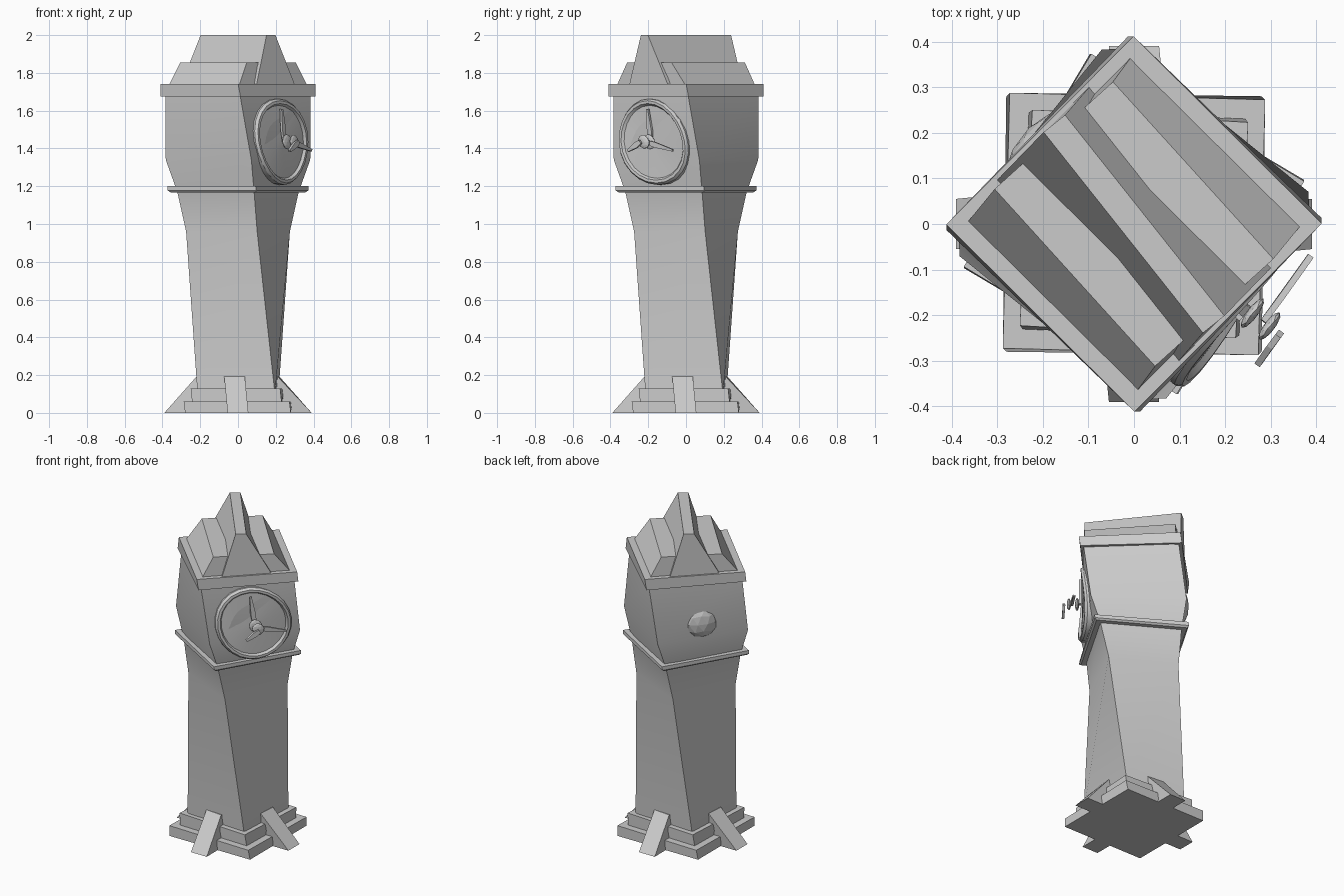
import bpy, bmesh, math
from mathutils import Matrix, Vector

if "Cube" in bpy.data.objects:
    bpy.data.objects.remove(bpy.data.objects["Cube"])

TWIST = -0.45  # radians per unit of height, whole tower is twisted about z


def finish(name, bm, smooth=False):
    for v in bm.verts:
        v.co = Matrix.Rotation(TWIST * v.co.z, 3, 'Z') @ v.co
    bmesh.ops.recalc_face_normals(bm, faces=bm.faces)
    me = bpy.data.meshes.new(name)
    bm.to_mesh(me)
    bm.free()
    ob = bpy.data.objects.new(name, me)
    bpy.context.collection.objects.link(ob)
    if smooth:
        bpy.ops.object.select_all(action='DESELECT')
        ob.select_set(True)
        bpy.context.view_layer.objects.active = ob
        bpy.ops.object.shade_smooth_by_angle(angle=math.radians(30))
    return ob


def loft(bm, rings):
    """Skin a list of closed rings and cap both ends."""
    vs = [[bm.verts.new(p) for p in r] for r in rings]
    n = len(vs[0])
    for a, b in zip(vs, vs[1:]):
        for i in range(n):
            j = (i + 1) % n
            bm.faces.new((a[i], a[j], b[j], b[i]))
    bm.faces.new(vs[0][::-1])
    bm.faces.new(vs[-1])


def square_stack(name, profile, smooth=False):
    """profile: (half width, z) pairs."""
    bm = bmesh.new()
    loft(bm, [[(h, -h, z), (h, h, z), (-h, h, z), (-h, -h, z)] for h, z in profile])
    return finish(name, bm, smooth)


def roof_prism(name, length, profile):
    """Symmetric (half width, z) profile pushed along x."""
    outline = [(y, z) for y, z in profile] + [(-y, z) for y, z in reversed(profile)]
    bm = bmesh.new()
    loft(bm, [[(x, y, z) for y, z in outline] for x in (-length, length)])
    return finish(name, bm)


# stepped plinth
square_stack("plinth_lower", [(.28, 0), (.28, .06)])
square_stack("plinth_upper", [(.237, .06), (.237, .13)])

# sloping foot on each side
for i in range(4):
    bm = bmesh.new()
    side = [(.1, 0), (.39, 0), (.215, .193), (.1, .193)]
    loft(bm, [[(x, y, z) for x, z in side] for y in (-.055, .055)])
    bm.transform(Matrix.Rotation(i * math.pi / 2, 4, 'Z'))
    finish("foot_%d" % (i + 1), bm)

# shaft with flared head
square_stack("tower_body", [(.205, .1), (.207, .96), (.235, 1.17), (.275, 1.34), (.272, 1.70)], True)
square_stack("belt", [(.262, 1.168), (.272, 1.178), (.272, 1.2)])
square_stack("cornice", [(.291, 1.675), (.291, 1.74)])

# stepped roof and central gable
roof_prism("roof_step", .262, [(.255, 1.735), (.175, 1.855)])
roof_prism("roof_gable", .281, [(.145, 1.735), (.03, 2.0)])

# clock face on the +x side before twisting
CZ = 1.435


def lathe_x(name, profile, seg=24):
    bm = bmesh.new()
    loft(bm, [[(x, r * math.cos(a), CZ + r * math.sin(a))
               for a in (2 * math.pi * k / seg for k in range(seg))] for r, x in profile])
    return finish(name, bm, True)


lathe_x("clock_rim", [(.215, .245), (.228, .255), (.228, .288), (.218, .302), (.203, .302),
                      (.193, .288), (.03, .292)])


def lens(name, x, radius, depth, sub=2):
    bm = bmesh.new()
    bmesh.ops.create_icosphere(bm, subdivisions=sub, radius=1)
    bm.transform(Matrix.Translation((x, 0, CZ)) @ Matrix.Diagonal((depth, radius, radius, 1)))
    finish(name, bm)


# hub discs between hands, and boss on the back
lens("hub_disc_inner", .325, .04, .012)
lens("hub_disc_outer", .372, .037, .012)
lens("back_boss", -.268, .097, .045)


def hand(name, x, y, z):
    """Tapered hand from the hub to the tip offset (y, z)."""
    d = Vector((0, y, z))
    s = Vector((0, -z, y)).normalized()
    c = Vector((x, 0, CZ))
    t = Vector((.007, 0, 0))
    outline = [c - s * .01, c + d * .35 - s * .015, c + d - s * .006,
               c + d + s * .006, c + d * .35 + s * .015, c + s * .01]
    bm = bmesh.new()
    loft(bm, [[p - t for p in outline], [p + t for p in outline]])
    finish(name, bm)


hand("hand_up", .307, 0, .175)
hand("hand_right", .355, .17, -.045)
hand("hand_left", .40, -.09, -.048)
